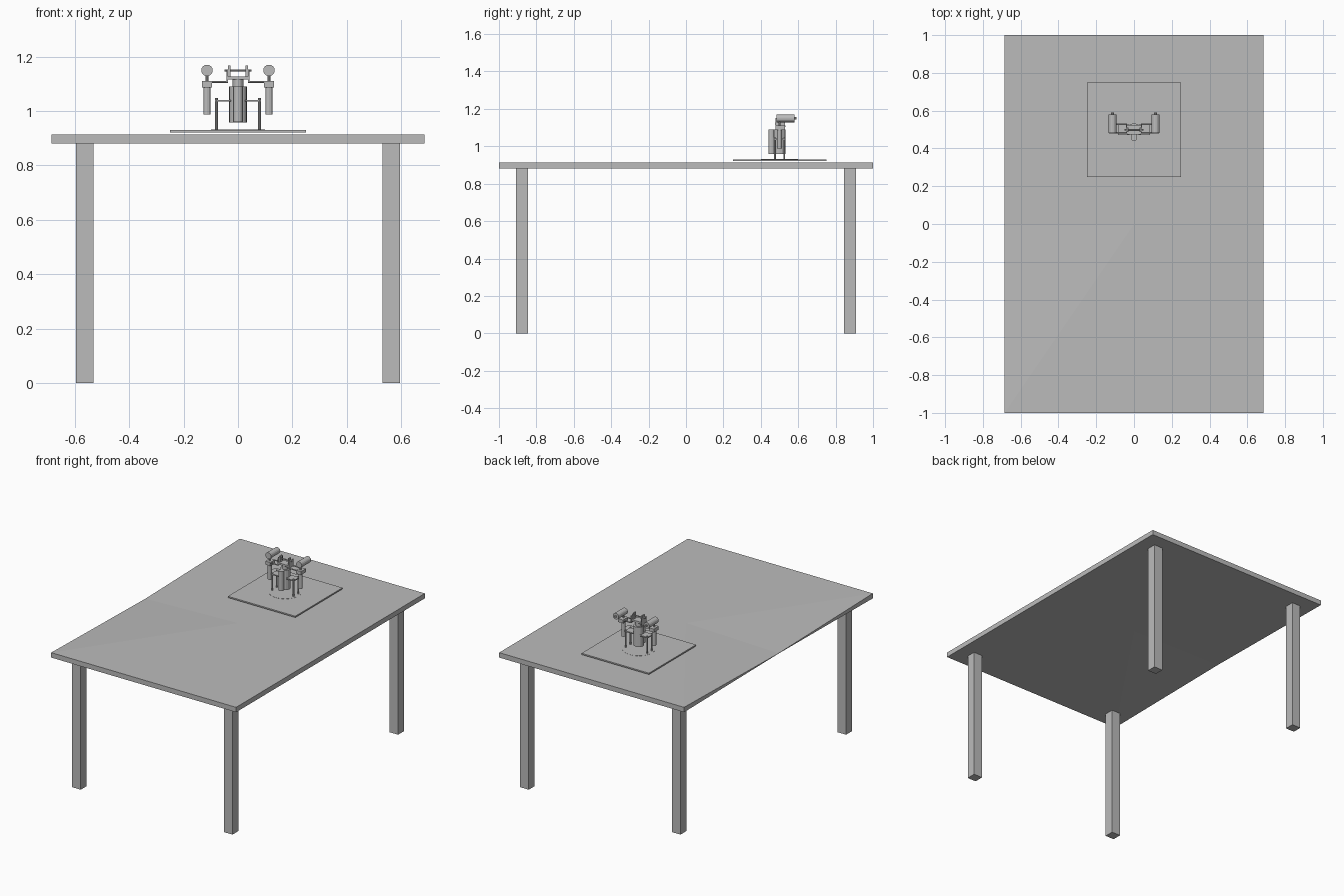
import bpy
import bmesh
import math
from mathutils import Matrix

default = bpy.data.objects.get("Cube")
if default:
    bpy.data.objects.remove(default, do_unlink=True)

grey = bpy.data.materials.new("plain grey")
grey.use_nodes = True
colour = (0.5, 0.5, 0.5, 1)
grey.diffuse_color = colour
grey.node_tree.nodes["Principled BSDF"].inputs["Base Color"].default_value = colour

TOP, UNDER = 0.913, 0.88   # tabletop heights
PLATE = 0.93               # top of the base plate
CY = 0.5                   # centre of the device along y


def finish(name, bm):
    bmesh.ops.recalc_face_normals(bm, faces=bm.faces)
    mesh = bpy.data.meshes.new(name)
    bm.to_mesh(mesh)
    bm.free()
    mesh.materials.append(grey)
    obj = bpy.data.objects.new(name, mesh)
    bpy.context.collection.objects.link(obj)
    return obj


def box(name, x, y, z):
    """Box from (low, high) ranges."""
    bm = bmesh.new()
    bmesh.ops.create_cube(bm, size=1)
    for v in bm.verts:
        for i, (low, high) in enumerate((x, y, z)):
            v.co[i] = low if v.co[i] < 0 else high
    return finish(name, bm)


def rod(name, centre, radius, length, axis="z", sides=12):
    bm = bmesh.new()
    bmesh.ops.create_cone(bm, cap_ends=True, segments=sides, radius1=radius,
                          radius2=radius, depth=length)
    if axis != "z":
        turn = Matrix.Rotation(math.pi / 2, 4, "X" if axis == "y" else "Y")
        bmesh.ops.transform(bm, matrix=turn, verts=bm.verts)
    bmesh.ops.translate(bm, vec=centre, verts=bm.verts)
    return finish(name, bm)


def post(name, x, y, low, high, radius, sides=12):
    return rod(name, (x, y, (low + high) / 2), radius, high - low, "z", sides)


# Tabletop: fan around the centre, with the middle of one long edge pinched
outline = [(0.686, -1), (0.686, 1), (-0.686, 1), (-0.686, 0), (-0.686, -1)]
bm = bmesh.new()
rings = []
for z, pinch in ((TOP, -0.02), (UNDER, 0.011)):
    hub = bm.verts.new((0, 0, z))
    ring = [bm.verts.new((x, y, z + (pinch if y == 0 else 0))) for x, y in outline]
    for a, b in zip(ring, ring[1:] + ring[:1]):
        bm.faces.new((hub, a, b))
    rings.append(ring)
for i in range(len(outline)):
    j = (i + 1) % len(outline)
    bm.faces.new((rings[0][i], rings[0][j], rings[1][j], rings[1][i]))
finish("tabletop", bm)

# Table legs
for sx, side in ((-1, "right"), (1, "left")):
    for sy, end in ((-1, "front"), (1, "back")):
        x, y = sx * 0.563, sy * 0.877
        box(f"{end}_{side}_leg", (x - 0.032, x + 0.032), (y - 0.031, y + 0.031), (0, UNDER))

# Base plate and its round pad
box("base_plate", (-0.25, 0.25), (0.25, 0.75), (0.921, PLATE))
post("base_pad", 0, CY, 0.925, PLATE + 0.001, 0.1, 32)

# Central body
post("body", 0, CY, 0.958, 1.09, 0.033, 16)
post("neck", 0, CY, 1.08, 1.127, 0.02)
post("front_canister", 0, 0.457, 0.96, 1.09, 0.017)
box("head_plate", (-0.037, 0.037), (CY - 0.025, CY + 0.025), (1.115, 1.127))
rod("head_bar", (0, CY, 1.149), 0.004, 0.1, "x", 8)

for s, side in ((-1, "right"), (1, "left")):
    # Head fork
    box(f"{side}_head_prong", sorted((s * 0.028, s * 0.036)),
        (CY - 0.012, CY + 0.012), (1.12, 1.167))

    # Stand legs and their cross bars
    for y, end in ((0.475, "front"), (0.525, "back")):
        post(f"{end}_{side}_stand_leg", s * 0.079, y, PLATE, 1.048, 0.005, 8)
    box(f"{side}_stand_bar", sorted((s * 0.025, s * 0.085)), (0.472, 0.528), (1.034, 1.041))

    # Stepped arm
    box(f"{side}_arm_upright", sorted((s * 0.036, s * 0.042)),
        (0.478, 0.53), (1.105, 1.152))
    for y in (0.482, 0.528):
        rod(f"{side}_arm_bar", (s * 0.07, y, 1.107), 0.004, 0.066, "x", 8)

    # Hanging cylinder, collar, and horizontal barrel on a stem
    x = s * 0.114
    box(f"{side}_collar", (x - 0.018, x + 0.018), (0.478, 0.53), (1.087, 1.11))
    post(f"{side}_hanging_cylinder", x, CY, 0.987, 1.09, 0.013)
    post(f"{side}_stem", x, CY, 1.1, 1.14, 0.005, 8)
    rod(f"{side}_barrel", (x, 0.532, 1.149), 0.021, 0.098, "y", 16)
    rod(f"{side}_barrel_tip", (x, 0.584, 1.149), 0.007, 0.012, "y", 8)
